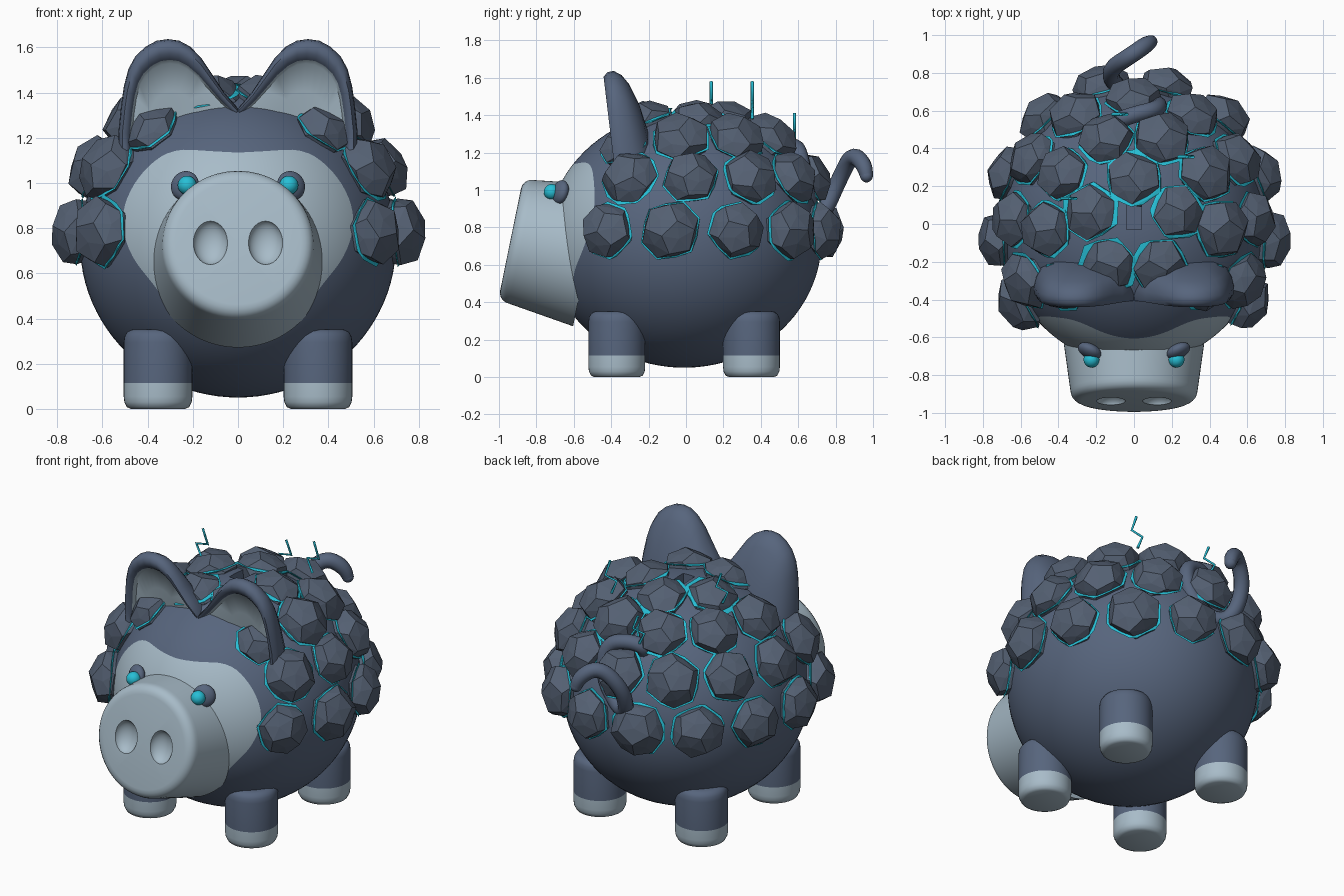
import bpy, bmesh, math, random
from mathutils import Vector, Matrix, Euler

if "Cube" in bpy.data.objects:
    bpy.data.objects.remove(bpy.data.objects["Cube"])

random.seed(4)
C = Vector((0, -0.01, 0.735))       # body centre
R = Vector((0.70, 0.735, 0.685))    # body radii


def material(name, col):
    m = bpy.data.materials.new(name)
    m.diffuse_color = (*col, 1)
    m.use_nodes = True
    m.node_tree.nodes["Principled BSDF"].inputs["Base Color"].default_value = m.diffuse_color
    return m


SLATE = material("slate_skin", (0.095, 0.130, 0.205))
PALE = material("pale_skin", (0.39, 0.50, 0.58))
STONE = material("dark_stone", (0.088, 0.116, 0.168))
TEAL = material("glowing_teal", (0.02, 0.52, 0.67))


def finish(name, bm, mats, smooth=True, angle=40):
    bmesh.ops.recalc_face_normals(bm, faces=bm.faces)
    me = bpy.data.meshes.new(name)
    bm.to_mesh(me)
    bm.free()
    ob = bpy.data.objects.new(name, me)
    bpy.context.collection.objects.link(ob)
    for m in mats:
        me.materials.append(m)
    shade(me, smooth, angle)
    return ob


def shade(me, smooth, angle):
    for p in me.polygons:
        p.use_smooth = smooth
    if smooth:
        me.set_sharp_from_angle(angle=math.radians(angle))


def carve(ob, cutter, angle):
    """Subtract the cutter for good and remove it."""
    mod = ob.modifiers.new("carve", 'BOOLEAN')
    mod.operation, mod.object, mod.solver = 'DIFFERENCE', cutter, 'EXACT'
    cut = bpy.data.meshes.new_from_object(ob.evaluated_get(bpy.context.evaluated_depsgraph_get()))
    ob.modifiers.clear()
    ob.data = cut
    shade(cut, True, angle)
    bpy.data.objects.remove(cutter)


def loft(bm, rings, mats=None):
    """Skin closed rings of points; single-point rings close the ends."""
    vs = [[bm.verts.new(p) for p in r] for r in rings]
    for k, (a, b) in enumerate(zip(vs, vs[1:])):
        n = max(len(a), len(b))
        for i in range(n):
            j = (i + 1) % n
            if len(a) == 1:
                f = bm.faces.new((a[0], b[i], b[j]))
            elif len(b) == 1:
                f = bm.faces.new((a[i], a[j], b[0]))
            else:
                f = bm.faces.new((a[i], a[j], b[j], b[i]))
            f.material_index = mats[k] if mats else 0


def lathe(bm, profile, mat, n=48, mats=None):
    rings = []
    for r, z in profile:
        k = 1 if r == 0 else n
        rings.append([mat @ Vector((r * math.cos(i * math.tau / n), r * math.sin(i * math.tau / n), z))
                      for i in range(k)])
    loft(bm, rings, mats)


def ball(bm, loc, radii, rot=Matrix.Identity(4)):
    bmesh.ops.create_uvsphere(bm, u_segments=28, v_segments=16, radius=1,
                              matrix=Matrix.Translation(loc) @ rot @ Matrix.Diagonal((*radii, 1)))


# Body: ellipsoid with its pole facing forward, one ring follows the pale face mask
MASK = [(0, 35), (20, 38.5), (36, 47.5), (59, 49.5), (77, 49), (94, 43.5), (114, 36.5), (180, 35)]


def mask_linear(deg):
    deg = min(abs(deg), 360 - abs(deg))
    for (a, pa), (b, pb) in zip(MASK, MASK[1:]):
        if deg <= b:
            return pa + (pb - pa) * (deg - a) / (b - a)
    return MASK[-1][1]


def mask_edge(deg):
    return sum(mask_linear(deg + d) for d in range(-8, 9, 2)) / 9


N, INNER, OUTER = 96, 14, 36
rings = [[C + Vector((0, -R.y, 0))]]
for k in range(1, INNER + OUTER):
    ring = []
    for i in range(N):
        t = i * math.tau / N
        e = mask_edge(math.degrees(min(t, math.tau - t)))
        phi = math.radians(e * k / INNER if k <= INNER else e + (180 - e) * (k - INNER) / OUTER)
        ring.append(C + Vector((R.x * math.sin(phi) * math.sin(t), -R.y * math.cos(phi),
                                R.z * math.sin(phi) * math.cos(t))))
    rings.append(ring)
rings.append([C + Vector((0, R.y, 0))])
bm = bmesh.new()
loft(bm, rings, [1 if k < INNER else 0 for k in range(INNER + OUTER)])
body = finish("body", bm, [SLATE, PALE])

# Coin slot in the back
bm = bmesh.new()
bmesh.ops.create_cube(bm, size=1, matrix=Matrix.Translation((0, 0.16, 1.4)) @ Matrix.Diagonal((0.08, 0.38, 0.3, 1)))
carve(body, finish("slot_cutter", bm, [SLATE]), 40)

# Snout: tilted rounded cone with hollow nostrils
axis = Vector((0, -0.98, 0.2)).normalized()
tilt = Matrix.Translation((0, -0.938, 0.735)) @ axis.to_track_quat('Z', 'Y').to_matrix().to_4x4()
bm = bmesh.new()
prof = [(0, -0.42), (0.387, -0.42), (0.337, -0.06)]
prof += [(0.278 + 0.057 * math.cos(a), -0.052 + 0.052 * math.sin(a))
         for a in [math.radians(d) for d in (10, 30, 50, 70, 90)]]
prof.append((0, 0))
lathe(bm, prof, tilt, 72)
snout = finish("snout", bm, [PALE])
bm = bmesh.new()
for s in (-1, 1):
    ball(bm, (0.122 * s, 0.0, 0.01), (0.077, 0.1, 0.06))
bm.transform(tilt)
carve(snout, finish("nostril_cutter", bm, [PALE]), 30)

# Eyes: dark sockets with teal eyeballs
bm, bm2 = bmesh.new(), bmesh.new()
for s in (-1, 1):
    ball(bm, (0.235 * s, -0.672, 0.988), (0.066, 0.038, 0.066), Euler((-0.25, 0, 0.45 * s)).to_matrix().to_4x4())
    ball(bm2, (0.225 * s, -0.718, 0.99), (0.042, 0.042, 0.042))
finish("eye_sockets", bm, [SLATE])
finish("eyeballs", bm2, [TEAL])

# Legs with pale feet
bm = bmesh.new()
for x in (-0.354, 0.354):
    for y in (-0.37, 0.35):
        lathe(bm, [(0, 0), (0.12, 0), (0.138, 0.008), (0.149, 0.03), (0.152, 0.055), (0.152, 0.115),
                   (0.152, 0.295), (0.148, 0.322), (0.135, 0.343), (0.11, 0.352), (0, 0.352)],
              Matrix.Translation((x, y, 0)), 40, [1] * 5 + [0] * 5)
finish("legs", bm, [SLATE, PALE])

# Ears: outline shrunk in steps from the domed back, over the rim, to the hollow front
EAR = [(0.0, 1.33), (0.06, 1.40), (0.11, 1.475), (0.16, 1.55), (0.21, 1.603), (0.26, 1.63), (0.31, 1.637),
       (0.36, 1.63), (0.41, 1.603), (0.455, 1.56), (0.485, 1.505), (0.505, 1.43), (0.518, 1.34),
       (0.53, 1.22), (0.53, 1.08), (0.40, 1.06), (0.2, 1.15), (0.0, 1.22)]
STEPS = [(0.3, 0.10), (0.6, 0.09), (0.85, 0.06), (0.95, 0.03), (1, -0.01), (0.985, -0.045), (0.93, -0.068),
         (0.86, -0.066), (0.80, -0.045), (0.765, -0.02), (0.5, 0.01), (0.2, 0.025)]


def ear_ring(s, dy, side):
    out = []
    for x, z in EAR:
        x2, z2 = 0.27 + (x - 0.27) * s, 1.22 + (z - 1.22) * (1 - (1 - s) * 1.1)
        if x < 0.2:                      # the rim thins out towards the middle
            x2 = max(0.0, x2 - (0.2 - x) * (0.7 if s > 0.75 else 0) * (1 - s) * 1.5)
        thick = 1 + max(0, 1.6 - z2) * 1.2 if dy > 0 and s < 0.99 else 1
        out.append((x2 * side, -0.33 - 0.12 * (z2 - 1.25) + dy * thick, z2))
    return out


bm = bmesh.new()
for side in (-1, 1):
    rs = [ear_ring(s, d, side) for s, d in STEPS[:-2]] + \
         [[(x, y - 0.03, z) for x, y, z in ear_ring(s, d, side)] for s, d in STEPS[-2:]]
    ends = [[sum((Vector(p) for p in r), Vector()) / len(r)] for r in (rs[0], rs[-1])]
    loft(bm, [ends[0]] + rs + [ends[1]], [0] * 9 + [1] * 4)
finish("ears", bm, [SLATE, PALE], angle=60)


def tube(name, paths, radius, mat, kind):
    cu = bpy.data.curves.new(name, 'CURVE')
    cu.dimensions, cu.bevel_depth, cu.use_fill_caps = '3D', radius, True
    cu.bevel_resolution, cu.resolution_u = (4, 6) if kind == 'NURBS' else (0, 1)
    for pts in paths:
        sp = cu.splines.new(kind)
        sp.points.add(len(pts) - 1)
        for p, co in zip(sp.points, pts):
            p.co = (*co, 1)
        if kind == 'NURBS':
            sp.use_endpoint_u, sp.order_u = True, 3
            sp.points[-1].radius = 0.75
    cu.materials.append(mat)
    ob = bpy.data.objects.new(name, cu)
    bpy.context.collection.objects.link(ob)
    return ob


# Curly tail, its upper loop half sunk between the stones
tube("tail", [[(0.02, 0.48, 1.08), (-0.12, 0.53, 1.19), (-0.02, 0.575, 1.24), (0.13, 0.61, 1.2),
               (0.13, 0.64, 1.0), (0.0, 0.68, 0.86), (-0.11, 0.74, 0.88), (-0.13, 0.82, 1.06),
               (-0.02, 0.89, 1.2), (0.08, 0.96, 1.13), (0.09, 0.965, 1.07)]], 0.045, SLATE, 'NURBS')
bm = bmesh.new()
ball(bm, (0.09, 0.965, 1.075), (0.034, 0.034, 0.034))
finish("tail_tip", bm, [SLATE])

# Lightning bolts above the back
BOLT = [(0.0, 1.0), (0.035, 0.5), (-0.045, 0.42), (-0.01, 0.0)]
tube("lightning_bolts", [[(x + dx, y, z0 + t * (z1 - z0)) for dx, t in BOLT]
                         for x, y, z0, z1 in [(-0.34, 0.135, 1.4, 1.58), (0.28, 0.355, 1.38, 1.58),
                                              (-0.07, 0.58, 1.24, 1.41)]], 0.009, TEAL, 'POLY')

# Stone nugget: dodecahedron with slightly raised facets
nug = bmesh.new()
bmesh.ops.create_icosphere(nug, subdivisions=1, radius=1)
pts = [f.calc_center_median().normalized() for f in nug.faces]
nug.clear()
bmesh.ops.convex_hull(nug, input=[nug.verts.new(p) for p in pts])
bmesh.ops.dissolve_limit(nug, angle_limit=0.05, verts=nug.verts, edges=nug.edges)
bmesh.ops.recalc_face_normals(nug, faces=nug.faces)
bmesh.ops.poke(nug, faces=nug.faces, offset=0.06)
nugget = bpy.data.meshes.new("nugget")
nug.to_mesh(nugget)
nug.free()

# Stone fleece: rows of nuggets on the back, each on a thin teal seam plate
rocks, seams = bmesh.new(), bmesh.new()


def add(bm, mat):
    start = len(bm.verts)
    bm.from_mesh(nugget)
    bm.verts.ensure_lookup_table()
    bmesh.ops.transform(bm, matrix=mat, verts=bm.verts[start:])


spots = []
for elev, count, first in [(4, 10, -33), (28, 9, -26), (50, 6, -2), (70, 5, -56)]:
    span = 180 - 2 * first
    spots += [(elev, first + span * i / (count - 1), 0.02 if elev < 60 else -0.02) for i in range(count)]
spots += [(46, -39, 0.0), (46, 219, 0.0)]
for elev, az, lift in spots:
    e, a = math.radians(elev), math.radians(az)
    d = Vector((math.cos(e) * math.cos(a), math.cos(e) * math.sin(a), math.sin(e)))
    p = C + d * R
    n = Vector((d.x / R.x, d.y / R.y, d.z / R.z)).normalized()
    frame = n.to_track_quat('Z', 'Y').to_matrix().to_4x4()
    spin = Euler([random.uniform(-0.6, 0.6) for _ in range(3)]).to_matrix().to_4x4()
    r = 0.158 * random.uniform(0.95, 1.05) * (0.88 if lift == 0 else 1)
    add(rocks, Matrix.Translation(p + n * lift) @ frame @ Matrix.Diagonal((r, r, r * 0.75, 1)) @ spin)
    add(seams, Matrix.Translation(p + n * 0.008) @ frame @ Matrix.Diagonal((r * 1.06, r * 1.06, 0.014, 1)) @ spin)
finish("stone_fleece", rocks, [STONE], smooth=False)
finish("teal_seams", seams, [TEAL], smooth=False)
bpy.data.meshes.remove(nugget)
